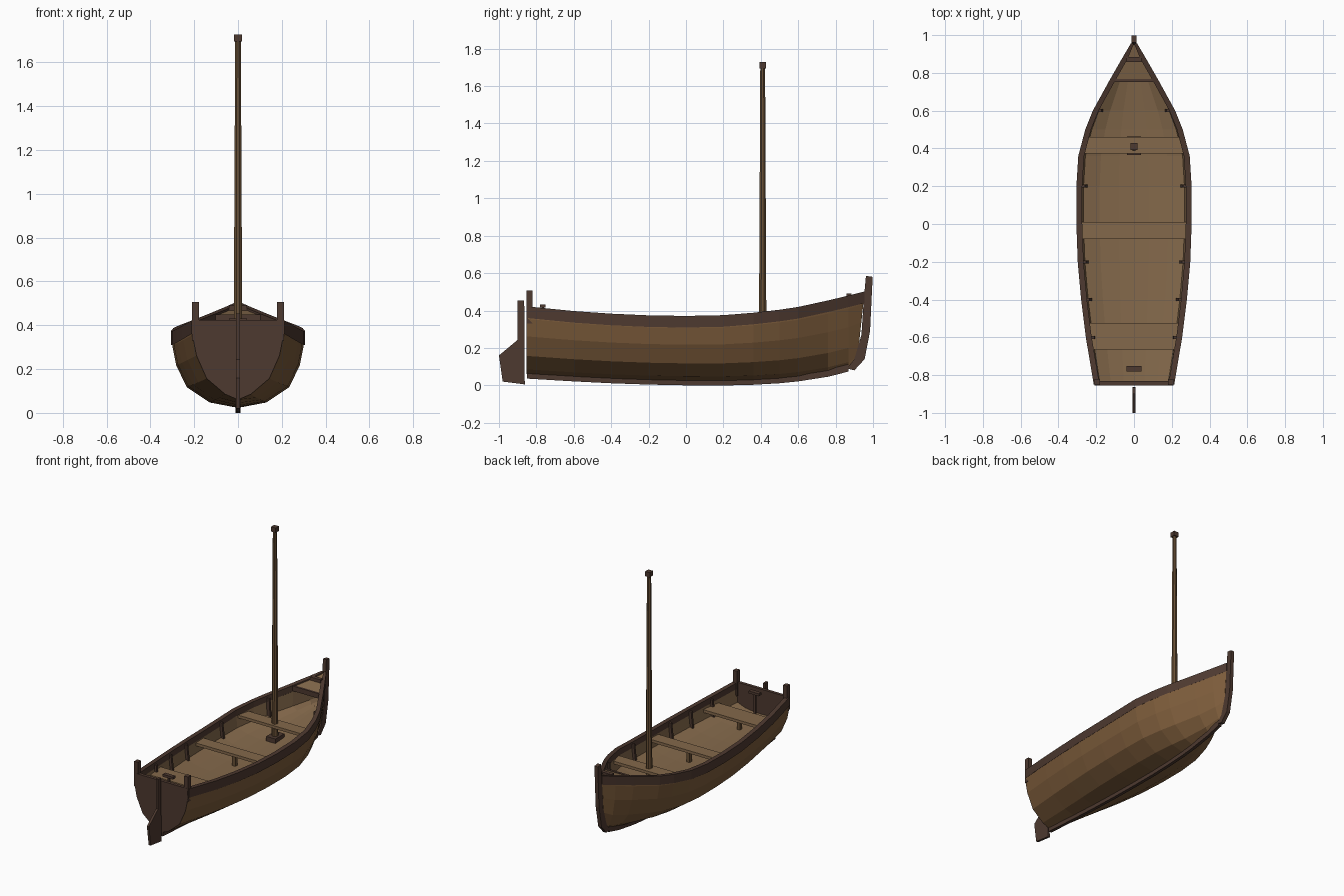
import bpy, bmesh, math

if "Cube" in bpy.data.objects:
    bpy.data.objects.remove(bpy.data.objects["Cube"])


def material(name, rgb):
    m = bpy.data.materials.new(name)
    m.diffuse_color = (*rgb, 1)
    m.use_nodes = True
    m.node_tree.nodes["Principled BSDF"].inputs["Base Color"].default_value = m.diffuse_color
    return m


PLANK = material("plank_wood", (0.20, 0.105, 0.043))
INNER = material("inner_wood", (0.23, 0.14, 0.07))
DARK = material("dark_wood", (0.075, 0.041, 0.029))
SPAR = material("spar_wood", (0.14, 0.08, 0.036))

# Hull stations: y, half width, sheer z, bottom z, fineness
STATIONS = [
    (-0.85, 0.208, 0.420, 0.060, 1.50), (-0.60, 0.250, 0.395, 0.045, 1.30),
    (-0.40, 0.275, 0.381, 0.035, 1.15), (-0.20, 0.293, 0.372, 0.028, 1.05),
    (0.00, 0.300, 0.369, 0.024, 1.00), (0.20, 0.300, 0.373, 0.023, 1.00),
    (0.36, 0.290, 0.386, 0.027, 1.05), (0.50, 0.253, 0.402, 0.035, 1.15),
    (0.60, 0.213, 0.417, 0.045, 1.30), (0.76, 0.125, 0.452, 0.070, 1.60),
    (0.87, 0.062, 0.478, 0.098, 1.80), (0.955, 0.012, 0.500, 0.130, 1.80)]
# Strake corners: width fraction, height fraction
STRAKES = [(0, 0), (0.43, 0.07), (0.78, 0.27), (0.94, 0.56), (1.0, 0.82), (0.995, 1)]


def at(y):
    for a, b in zip(STATIONS, STATIONS[1:]):
        if y <= b[0]:
            t = (y - a[0]) / (b[0] - a[0])
            return [p + (q - p) * t for p, q in zip(a, b)]
    return list(STATIONS[-1])


def floor_z(y):
    return 0.22 + 0.6 * (at(y)[2] - 0.37)


def floor_edge(y):
    s = at(y)
    return s[1] * (0.94 ** s[4] - 0.05)


def loft(name, rings, mats, seg_mat=None):
    """Closed tube through equal rings, capped at both ends."""
    bm = bmesh.new()
    vs = [[bm.verts.new(p) for p in r] for r in rings]
    n = len(rings[0])
    for a, b in zip(vs, vs[1:]):
        for i in range(n):
            j = (i + 1) % n
            f = bm.faces.new((a[i], a[j], b[j], b[i]))
            f.material_index = seg_mat(i) if seg_mat else 0
    bm.faces.new(vs[0])
    bm.faces.new(vs[-1])
    bmesh.ops.recalc_face_normals(bm, faces=bm.faces[:])
    me = bpy.data.meshes.new(name)
    bm.to_mesh(me)
    bm.free()
    for m in mats:
        me.materials.append(m)
    ob = bpy.data.objects.new(name, me)
    bpy.context.collection.objects.link(ob)
    return ob


def box(name, x, y, z, mat):
    return loft(name, [[(x[0], v, z[0]), (x[1], v, z[0]), (x[1], v, z[1]), (x[0], v, z[1])]
                       for v in y], [mat])


def prism(name, yz, half, mat):
    return loft(name, [[(x, y, z) for y, z in yz] for x in (-half, half)], [mat])


def outer(s):
    y, w, zs, zb, p = s
    return [(w * f ** p, y, zb + (zs - zb) * h) for f, h in STRAKES]


def mirrored(pts):
    """Port side reversed, then the given starboard side from the centreline out."""
    return [(-x, y, z) for x, y, z in pts[:0:-1]] + pts


# Hull: planked outside, inner sides and shallow floor in one shell
rings = []
for s in STATIONS:
    y, w, zs = s[:3]
    fz, e = floor_z(y), floor_edge(y)
    inner = [(0, y, fz), (e * 0.3, y, fz + 0.002), (e * 0.68, y, fz + 0.012),
             (e, y, fz + 0.035), (max(w * 0.3, w - 0.02), y, zs - 0.005)]
    rings.append(mirrored(outer(s)) + mirrored(inner)[::-1])
rings[-1] = [(x, y - 0.04 * max(0, 0.5 - z) / 0.37, z) for x, y, z in rings[-1]]
loft("hull", rings, [PLANK, INNER], lambda i: 0 if i < 10 else 1)

# Gunwale rails, both sides
for side, label in ((-1, "left"), (1, "right")):
    loft("rail_" + label, [[(side * (w + 0.005), y, zs - 0.06), (side * (w + 0.005), y, zs + 0.002),
                            (side * max(0, w - 0.026), y, zs + 0.002),
                            (side * max(0, w - 0.026), y, zs - 0.04)]
                           for y, w, zs, zb, p in STATIONS], [DARK])

# Keel and stem post
loft("keel", [[(-0.011, y, zb - 0.024), (0.011, y, zb - 0.024), (0.011, y, zb + 0.015),
               (-0.011, y, zb + 0.015)] for y, w, zs, zb, p in STATIONS[:-1]], [DARK])
prism("stem_post", [(0.962, 0.585), (0.998, 0.58), (0.984, 0.29), (0.955, 0.14), (0.90, 0.08),
                    (0.86, 0.09), (0.90, 0.14), (0.938, 0.27), (0.95, 0.45)], 0.013, DARK)

# Transom with its two corner posts
shape = mirrored(outer(STATIONS[0]))
loft("transom", [[(x, y, z + (0.004 if z > 0.41 else 0)) for x, _, z in shape]
                 for y in (-0.854, -0.832)], [DARK])
for side, label in ((-1, "left"), (1, "right")):
    cx = side * 0.194
    box("stern_post_" + label, (cx - 0.015, cx + 0.015), (-0.853, -0.82), (0.33, 0.506), DARK)

# Rudder
prism("rudder", [(-0.90, 0.453), (-0.865, 0.453), (-0.862, 0.005), (-0.98, 0.02),
                 (-1.0, 0.16), (-0.90, 0.243)], 0.008, DARK)

# Seats with centre supports
for label, y0, y1, z in (("aft", -0.665, -0.525, 0.335), ("middle", -0.08, 0.01, 0.322),
                         ("mast", 0.372, 0.46, 0.348)):
    loft("seat_" + label, [[(-w, y, z - 0.02), (w, y, z - 0.02), (w, y, z), (-w, y, z)]
                           for y in (y0, y1) for w in [at(y)[1] - 0.018]], [INNER])
    if label != "mast":
        c = (y0 + y1) / 2
        box("seat_support_" + label, (-0.012, 0.012), (c - 0.012, c + 0.012),
            (floor_z(c) - 0.01, z - 0.01), SPAR)

# Ribs along the inner sides
for k, y in enumerate((-0.6, -0.4, -0.2, 0.2, 0.6)):
    s, e = at(y), floor_edge(y)
    zl, zh, top = floor_z(y) + 0.01, s[2] - 0.012, s[1] - 0.02
    for side, label in ((-1, "left"), (1, "right")):
        loft(f"rib_{label}_{k + 1}", [[(side * (e - 0.022), v, zl), (side * (e + 0.004), v, zl),
                                       (side * top, v, zh), (side * (top - 0.02), v, zh)]
                                      for v in (y - 0.008, y + 0.008)], [DARK])

# Foredeck and its beam
deck = []
for y in (0.76, 0.87, 0.95):
    s = at(y)
    w, z = max(0.004, s[1] - 0.01), s[2] - 0.008
    deck.append([(-w, y, z - 0.018), (w, y, z - 0.018), (w, y, z), (-w, y, z)])
loft("foredeck", deck, [INNER])
box("foredeck_beam", (-0.112, 0.112), (0.752, 0.768), (0.415, 0.45), DARK)

# Mooring cleats
box("bow_cleat", (-0.04, 0.04), (0.858, 0.885), (0.466, 0.49), DARK)
box("stern_cleat", (-0.04, 0.04), (-0.78, -0.752), (0.415, 0.432), DARK)
box("stern_cleat_stem", (-0.006, 0.006), (-0.772, -0.76), (0.24, 0.42), DARK)

# Mast with step block and cap
loft("mast", [[(r * math.cos(math.tau * (i + 0.5) / 8), 0.41 + r * math.sin(math.tau * (i + 0.5) / 8), z)
               for i in range(8)] for z, r in ((0.2, 0.022), (1.70, 0.014))], [SPAR])
box("mast_step", (-0.036, 0.036), (0.364, 0.464), (0.21, 0.262), DARK)
box("mast_cap", (-0.018, 0.018), (0.392, 0.428), (1.695, 1.728), DARK)
